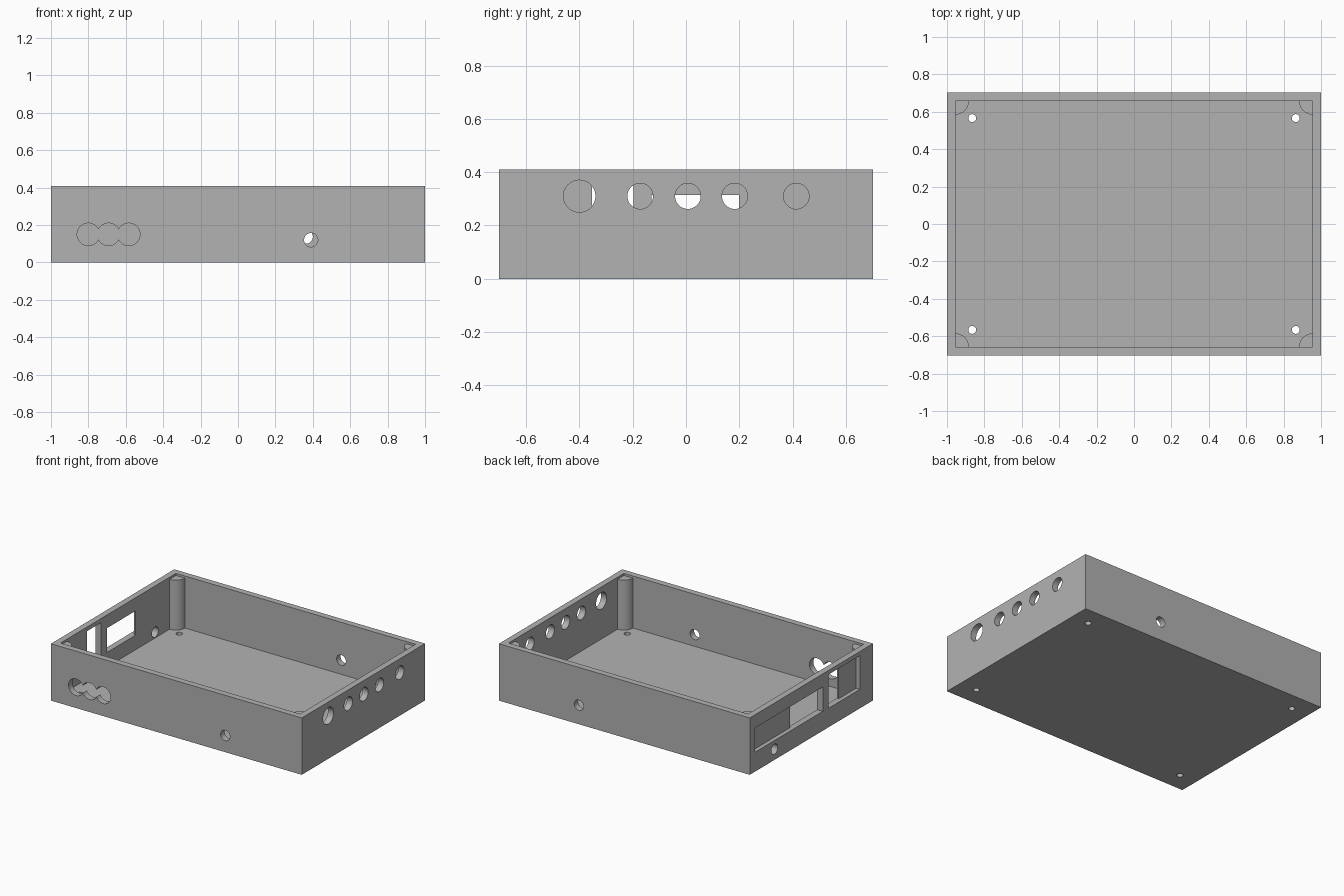
import bpy
import bmesh
from math import pi, sin, cos, radians
from mathutils import Matrix, Vector

if "Cube" in bpy.data.objects:
    bpy.data.objects.remove(bpy.data.objects["Cube"], do_unlink=True)

HX, HY, HEIGHT = 1.0, 0.702, 0.41      # half sizes and height of the case
WALL, FLOOR = 0.045, 0.035
IX, IY = HX - WALL, HY - WALL          # half sizes of the cavity

grey = bpy.data.materials.new("light_grey")
grey.use_nodes = True
colour = (0.448, 0.448, 0.448, 1)
grey.diffuse_color = colour
grey.node_tree.nodes["Principled BSDF"].inputs["Base Color"].default_value = colour


def make_object(name, bm):
    bmesh.ops.recalc_face_normals(bm, faces=bm.faces)
    mesh = bpy.data.meshes.new(name)
    bm.to_mesh(mesh)
    bm.free()
    mesh.materials.append(grey)
    obj = bpy.data.objects.new(name, mesh)
    bpy.context.collection.objects.link(obj)
    return obj


def box(name, low, high):
    low, high = Vector(low), Vector(high)
    bm = bmesh.new()
    size = Matrix.Diagonal((*(high - low), 1))
    bmesh.ops.create_cube(bm, size=1, matrix=Matrix.Translation((low + high) / 2) @ size)
    return make_object(name, bm)


def rod(name, centre, radius, axis, length=0.2):
    turn = {"x": Matrix.Rotation(pi / 2, 4, "Y"),
            "y": Matrix.Rotation(pi / 2, 4, "X"),
            "z": Matrix.Identity(4)}[axis]
    bm = bmesh.new()
    bmesh.ops.create_cone(bm, cap_ends=True, segments=48, radius1=radius, radius2=radius,
                          depth=length, matrix=Matrix.Translation(centre) @ turn)
    return make_object(name, bm)


def select_only(obj):
    bpy.ops.object.select_all(action="DESELECT")
    obj.select_set(True)
    bpy.context.view_layer.objects.active = obj


def cut(target, cutter):
    select_only(target)
    mod = target.modifiers.new("cut", "BOOLEAN")
    mod.operation, mod.solver, mod.object = "DIFFERENCE", "EXACT", cutter
    bpy.ops.object.modifier_apply(modifier=mod.name)
    bpy.data.objects.remove(cutter, do_unlink=True)


# Open-topped case
case = box("case", (-HX, -HY, 0), (HX, HY, HEIGHT))
cut(case, box("cavity", (-IX, -IY, FLOOR), (IX, IY, HEIGHT + 0.2)))

# Row of round sockets in the left wall (+x)
for y, r in ((-0.4, 0.06), (-0.172, 0.048), (0.007, 0.048), (0.183, 0.048), (0.414, 0.048)):
    cut(case, rod("socket", (HX, y, 0.31), r, "x"))

# Overlapping triple opening and cable hole in the front wall
for i in range(3):
    cut(case, rod("triple_opening", (-0.8 + i * 0.108, -HY, 0.15), 0.06, "y"))
cut(case, rod("front_hole", (0.39, -HY, 0.12), 0.037, "y"))

# Cable holes in the back wall and the right wall (-x)
cut(case, rod("back_hole", (0.363, HY, 0.137), 0.037, "y"))
cut(case, rod("side_hole", (-HX, 0.42, 0.077), 0.037, "x"))

# Two outside recesses in the right wall, each with a window right through
RECESS = 0.03
for y0, y1, z0, z1, w0, w1 in ((-0.13, 0.643, 0.14, 0.315, -0.13, 0.199),
                               (-0.552, -0.197, 0.137, 0.38, -0.353, -0.197)):
    cut(case, box("recess", (-HX - 0.1, y0, z0), (-HX + RECESS, y1, z1)))
    cut(case, box("window", (-HX - 0.1, w0, z0), (-IX + 0.05, w1, z1)))

# Screw holes in the floor
for sx in (-1, 1):
    for sy in (-1, 1):
        cut(case, rod("screw_hole", (sx * 0.865, sy * 0.566, 0), 0.021, "z"))

select_only(case)
bpy.ops.object.shade_smooth_by_angle(angle=radians(30))

# Quarter-round corner posts, a little lower than the rim
POST_R, POST_TOP = 0.072, 0.395
for sx, side in ((-1, "right"), (1, "left")):
    for sy, end in ((-1, "front"), (1, "back")):
        bm = bmesh.new()
        outline = [(0, 0)] + [(POST_R * cos(a * pi / 32), POST_R * sin(a * pi / 32))
                              for a in range(17)]
        base = bm.faces.new([bm.verts.new((sx * (IX - u), sy * (IY - v), FLOOR))
                             for u, v in outline])
        top = bmesh.ops.extrude_face_region(bm, geom=[base])["geom"]
        bmesh.ops.translate(bm, vec=(0, 0, POST_TOP - FLOOR),
                            verts=[g for g in top if isinstance(g, bmesh.types.BMVert)])
        post = make_object(f"{end}_{side}_post", bm)
        select_only(post)
        bpy.ops.object.shade_smooth_by_angle(angle=radians(30))
